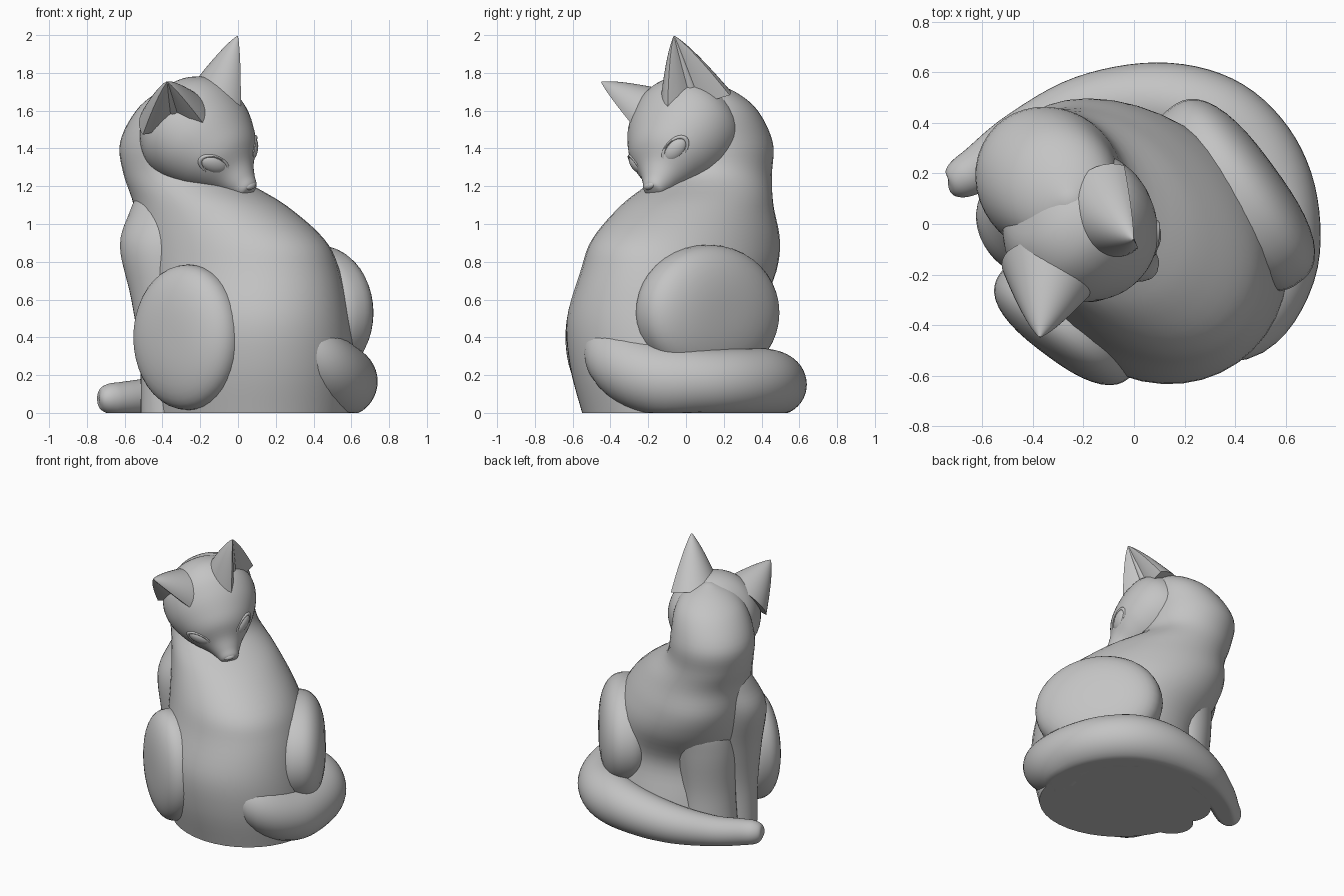
import bpy, bmesh
from math import sin, cos, pi, radians
from mathutils import Vector, Matrix

cube = bpy.data.objects.get("Cube")
if cube:
    bpy.data.objects.remove(cube, do_unlink=True)

clay = bpy.data.materials.new("grey_clay")
clay.use_nodes = True
clay.diffuse_color = (0.55, 0.55, 0.55, 1)
clay.node_tree.nodes["Principled BSDF"].inputs["Base Color"].default_value = (0.55, 0.55, 0.55, 1)

FORWARD = Vector((-1, 1, 0)).normalized()   # where the chest points
SIDE = Vector((1, 1, 0)).normalized()
UP = Vector((0, 0, 1))


def frame(x, y, z, origin):
    """Matrix with the given axes and origin."""
    m = Matrix((x, y, z)).transposed().to_4x4()
    m.translation = origin
    return m


def finish(bm, name, matrix=None):
    """Place a mesh, keep it above the floor and shade it."""
    if matrix:
        bm.transform(matrix)
    for v in bm.verts:
        v.co.z = max(v.co.z, 0)
    bmesh.ops.recalc_face_normals(bm, faces=bm.faces)
    mesh = bpy.data.meshes.new(name)
    bm.to_mesh(mesh)
    bm.free()
    mesh.materials.append(clay)
    ob = bpy.data.objects.new(name, mesh)
    bpy.context.collection.objects.link(ob)
    bpy.ops.object.select_all(action='DESELECT')
    ob.select_set(True)
    bpy.context.view_layer.objects.active = ob
    bpy.ops.object.shade_smooth_by_angle(angle=radians(45))


def refine(rows, steps=5):
    """Smooth curve through rows of numbers."""
    rows = [Vector(r) for r in rows]
    out = []
    for i in range(len(rows) - 1):
        a, b, c, d = (rows[min(max(i + k, 0), len(rows) - 1)] for k in (-1, 0, 1, 2))
        for s in range(steps):
            t = s / steps
            out.append(b + (c - a) * t / 2 + (a * 2 - b * 5 + c * 4 - d) * t * t / 2
                       + (b * 3 - a - c * 3 + d) * t ** 3 / 2)
    return out + [rows[-1]]


def loft(name, rings, matrix=None, sides=40, shape=lambda a: 1):
    """Skin rings given as (centre, first half axis, second half axis)."""
    bm = bmesh.new()
    loops = []
    for c, u, v in rings:
        angles = [2 * pi * k / sides for k in range(sides)]
        loops.append([bm.verts.new(c + (u * cos(a) + v * sin(a)) * shape(a)) for a in angles])
    for p, q in zip(loops, loops[1:]):
        for k in range(sides):
            n = (k + 1) % sides
            bm.faces.new((p[k], p[n], q[n], q[k]))
    bm.faces.new(loops[0])
    bm.faces.new(loops[-1])
    finish(bm, name, matrix)


def column(name, rows):
    """Upright loft from rows of x, y, z, depth, width."""
    loft(name, [(Vector(r[:3]), FORWARD * r[3], SIDE * r[4]) for r in refine(rows)])


def blob(name, matrix, size, power=2):
    """Ellipsoid; a higher power flattens its two poles."""
    bm = bmesh.new()
    bmesh.ops.create_uvsphere(bm, u_segments=40, v_segments=24, radius=1)
    for v in bm.verts:
        rho = Vector(v.co[:2]).length
        v.co /= (abs(v.co.z) ** power + rho ** power) ** (1 / power)
    bm.transform(Matrix.Diagonal((*size, 1)))
    finish(bm, name, matrix)


# Body rising into the neck
column("body_and_neck", [
    (0.08, -0.03, 0, 0.55, 0.49), (0.09, -0.09, 0.25, 0.55, 0.5),
    (0.08, -0.12, 0.5, 0.54, 0.48), (0.02, -0.04, 0.75, 0.58, 0.45),
    (-0.04, 0.0, 0.92, 0.57, 0.41), (-0.15, 0.06, 1.1, 0.45, 0.35),
    (-0.3, 0.15, 1.26, 0.32, 0.29), (-0.335, 0.17, 1.43, 0.3, 0.28),
    (-0.3, 0.14, 1.6, 0.24, 0.24), (-0.26, 0.1, 1.7, 0.16, 0.16),
    (-0.25, 0.09, 1.76, 0.02, 0.02)])

# Front legs and shoulder
column("left_front_leg", [
    (-0.32, 0.18, 0, 0.15, 0.19), (-0.31, 0.18, 0.3, 0.14, 0.18),
    (-0.29, 0.19, 0.6, 0.17, 0.2), (-0.24, 0.2, 0.8, 0.19, 0.2),
    (-0.2, 0.2, 1.0, 0.12, 0.12)])
column("right_front_leg", [
    (-0.38, -0.06, 0, 0.14, 0.13), (-0.38, -0.05, 0.3, 0.14, 0.14),
    (-0.39, -0.03, 0.6, 0.18, 0.17), (-0.42, 0.0, 0.88, 0.22, 0.19),
    (-0.39, 0.05, 1.06, 0.2, 0.17), (-0.36, 0.11, 1.2, 0.16, 0.14),
    (-0.34, 0.15, 1.32, 0.08, 0.08)])

# Haunches: thick discs facing outwards
for name, normal, centre, size in (
        ("left_haunch", (0.81, 0.59, 0), (0.4, 0.115, 0.53), (0.43, 0.36, 0.19)),
        ("right_haunch", (-0.6, -0.8, 0), (-0.26, -0.385, 0.4), (0.33, 0.385, 0.16))):
    n = Vector(normal).normalized()
    blob(name, frame(UP.cross(n), UP, n, centre), size, 2.6)

# Tail leaving the rump and wrapping along the floor: x, y, z, radius
path = refine([
    (0.2, -0.42, 0.45, 0.1), (0.39, -0.35, 0.28, 0.2), (0.525, -0.16, 0.18, 0.2),
    (0.55, 0.08, 0.165, 0.178), (0.47, 0.28, 0.165, 0.175), (0.31, 0.42, 0.165, 0.175),
    (0.08, 0.48, 0.15, 0.16), (-0.2, 0.45, 0.115, 0.135), (-0.45, 0.34, 0.085, 0.105),
    (-0.61, 0.225, 0.075, 0.09), (-0.68, 0.18, 0.075, 0.08), (-0.72, 0.155, 0.075, 0.055),
    (-0.735, 0.15, 0.075, 0.01)], 6)
rings = []
for i, p in enumerate(path):
    ahead = path[min(i + 1, len(path) - 1)] - path[max(i - 1, 0)]
    across = Vector((ahead.y, -ahead.x, 0)).normalized()
    rings.append((Vector(p[:3]), across * p[3], UP * p[3]))
loft("tail", rings)

# Head frame: x to its left, -y along the gaze, z to its crown
lateral = Vector((0.68, 0.68, 0.26)).normalized()
gaze = Vector((0.68, -0.39, -0.63))
gaze = (gaze - lateral * gaze.dot(lateral)).normalized()
HEAD = frame(lateral, -gaze, gaze.cross(lateral), (-0.21, -0.02, 1.47))

# Skull and muzzle: y, half width, half height, z
rows = refine([
    (-0.435, 0.02, 0.02, -0.03), (-0.425, 0.055, 0.05, -0.03), (-0.38, 0.08, 0.078, -0.03),
    (-0.32, 0.12, 0.115, -0.02), (-0.25, 0.19, 0.175, 0), (-0.17, 0.25, 0.225, 0),
    (-0.06, 0.3, 0.27, 0), (0.06, 0.31, 0.29, 0), (0.17, 0.26, 0.26, 0),
    (0.26, 0.17, 0.17, 0), (0.31, 0.02, 0.02, 0)])
loft("head", [(Vector((0, y, z)), Vector((w, 0, 0)), UP * h) for y, w, h, z in rows], HEAD)
blob("nose", HEAD @ Matrix.Translation((0, -0.42, 0.0)), (0.038, 0.022, 0.02))
blob("chin", HEAD @ Matrix.Translation((0, -0.375, -0.085)), (0.055, 0.05, 0.033))


def hollow(a):
    """Pull the open side of an ear section inwards."""
    return 1 - 0.8 * min(max((cos(a) - 0.45) / 0.3, 0), 1)


for side, label, tip in ((1, "left", (0.25, 0.18, 0.475)), (-1, "right", (-0.33, 0.11, 0.41))):
    # Ear: hollow cone opening outwards and forwards
    base, tip = Vector((side * 0.17, 0.06, 0.12)), Vector(tip)
    axis = (tip - base).normalized()
    opening = Vector((side * 0.72, -0.65, 0))
    opening = (opening - axis * opening.dot(axis)).normalized()
    width = axis.cross(opening)
    rings = []
    for k in range(17):
        t = k / 16
        r = max((1 - t) ** 0.8, 0.02)
        rings.append((base.lerp(tip, t), opening * 0.19 * r, width * 0.2 * r))
    loft(label + "_ear", rings, HEAD, shape=hollow)

    # Almond eye with a thin raised lid
    out = Vector((side * 0.6, -0.76, 0.22)).normalized()
    along = Vector((0.78, side * 0.6, side * 0.2))
    along = (along - out * along.dot(out)).normalized()
    place = HEAD @ frame(along, out.cross(along), out, (side * 0.15, -0.25, 0.06))
    blob(label + "_eye", place, (0.075, 0.046, 0.03))
    lid = []
    for k in range(25):
        a = 2 * pi * k / 24
        spoke = Vector((cos(a), sin(a) * 0.62, 0))
        lid.append((spoke * 0.08 + UP * 0.004, spoke * 0.012, UP * 0.011))
    loft(label + "_eyelid", lid, place, sides=10)
